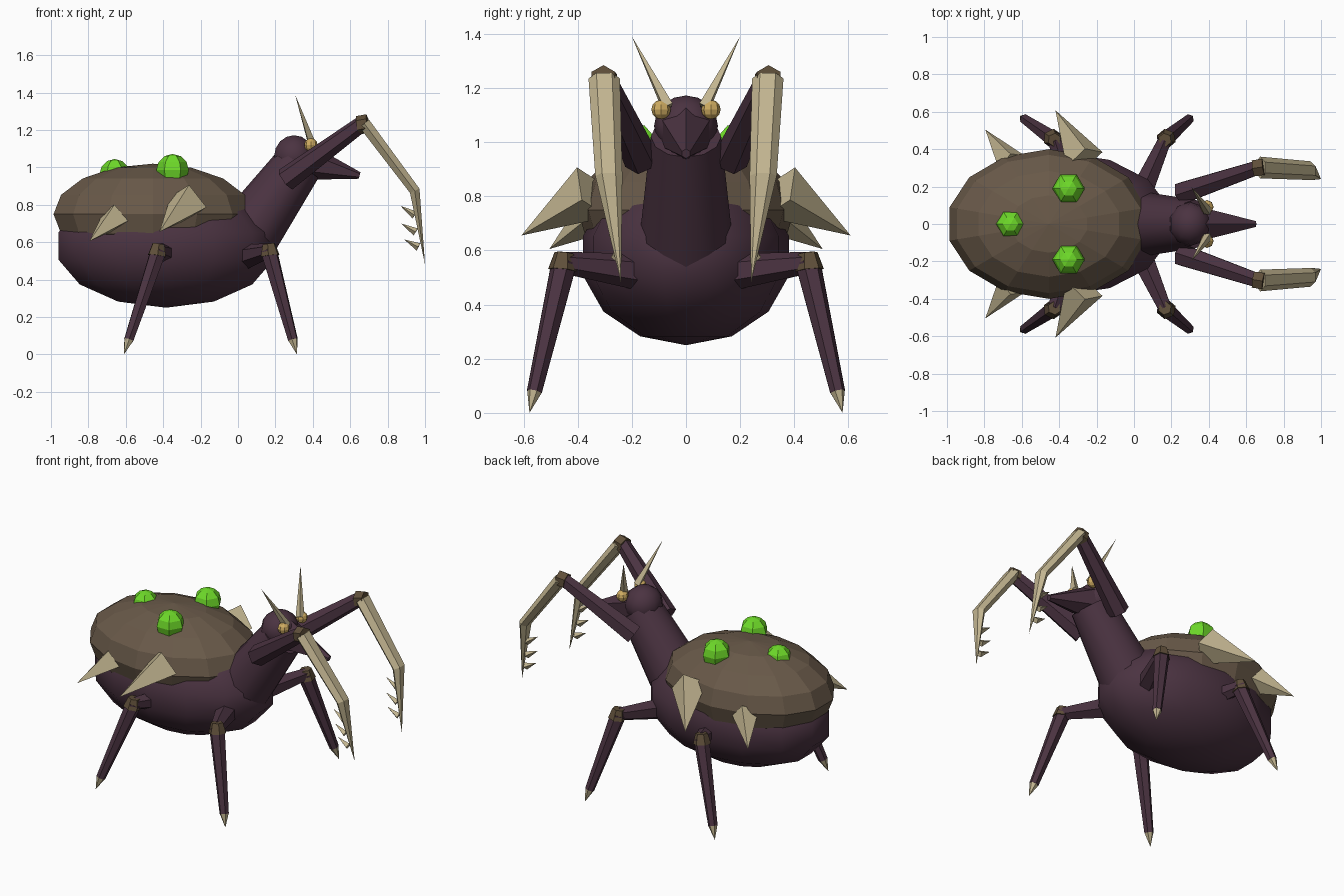
import bpy, bmesh, math
from mathutils import Vector, Matrix

if "Cube" in bpy.data.objects:
    bpy.data.objects.remove(bpy.data.objects["Cube"])


def material(name, rgb):
    m = bpy.data.materials.new(name)
    m.diffuse_color = (*rgb, 1.0)
    m.use_nodes = True
    m.node_tree.nodes["Principled BSDF"].inputs["Base Color"].default_value = m.diffuse_color
    return m


PURPLE = material("dark purple hide", (0.070, 0.033, 0.053))
SHELL = material("brown shell", (0.140, 0.100, 0.066))
JOINT = material("dark brown joint", (0.115, 0.078, 0.042))
BONE = material("pale bone", (0.54, 0.46, 0.28))
GREEN = material("bright green", (0.155, 0.70, 0.022))
YELLOW = material("amber", (0.62, 0.41, 0.12))


def finish(name, bm, mat, smooth=False):
    bmesh.ops.recalc_face_normals(bm, faces=bm.faces)
    me = bpy.data.meshes.new(name)
    bm.to_mesh(me)
    bm.free()
    me.materials.append(mat)
    for p in me.polygons:
        p.use_smooth = smooth
    ob = bpy.data.objects.new(name, me)
    bpy.context.collection.objects.link(ob)
    return ob


def ball(name, centre, radii, mat, seg, rings, smooth=False, spin=0.0):
    bm = bmesh.new()
    bmesh.ops.create_uvsphere(
        bm, u_segments=seg, v_segments=rings, radius=1,
        matrix=Matrix.Translation(centre) @ Matrix.Diagonal((*radii, 1))
        @ Matrix.Rotation(spin, 4, 'Z'))
    return finish(name, bm, mat, smooth)


def limb(name, a, b, r1, r2, mat, sides=6, roll=0.0, smooth=False):
    """Tapered prism from a to b; r2 = 0 gives a spike."""
    a, b = Vector(a), Vector(b)
    d = b - a
    bm = bmesh.new()
    bmesh.ops.create_cone(
        bm, cap_ends=True, segments=sides, radius1=r1, radius2=r2, depth=d.length,
        matrix=Matrix.Translation((a + b) / 2)
        @ d.to_track_quat('Z', 'Y').to_matrix().to_4x4()
        @ Matrix.Rotation(roll, 4, 'Z'))
    if r2 == 0:
        bmesh.ops.remove_doubles(bm, verts=bm.verts, dist=1e-5)
    return finish(name, bm, mat, smooth)


def blade(name, s):
    """Bent, flattened claw: two hexagonal rings and a point."""
    bm = bmesh.new()
    rings = []
    # x, y, z, half width, half thickness, tilt
    for x, y, z, hw, ht, tilt in ((0.675, 0.302, 1.235, 0.058, 0.038, 0.69),
                                  (0.945, 0.285, 0.875, 0.050, 0.032, 0.42)):
        n = Vector((math.cos(tilt), 0, math.sin(tilt)))
        rings.append([bm.verts.new(Vector((x, s * y, z))
                      + Vector((0, math.cos(t) * hw, 0)) + n * math.sin(t) * ht)
                      for t in (i * math.tau / 6 for i in range(6))])
    tip = bm.verts.new((1.0, s * 0.24, 0.48))
    bm.faces.new(rings[0])
    for i in range(6):
        j = (i + 1) % 6
        bm.faces.new((rings[0][i], rings[0][j], rings[1][j], rings[1][i]))
        bm.faces.new((rings[1][i], rings[1][j], tip))
    return finish(name, bm, BONE)


# Abdomen and the faceted shell over it
ball("abdomen", (-0.385, 0, 0.58), (0.605, 0.39, 0.33), PURPLE, 14, 7, smooth=True)
ball("shell", (-0.455, 0, 0.75), (0.545, 0.40, 0.27), SHELL, 14, 8)

# Glowing bumps on the shell
for i, (x, y, z, r) in enumerate(((-0.66, 0, 0.965, 0.08),
                                  (-0.35, 0.19, 0.985, 0.087),
                                  (-0.35, -0.19, 0.985, 0.087))):
    ball(f"shell_bump_{i + 1}", (x, y, z), (r, r, r), GREEN, 6, 6, spin=math.pi / 6)

# Neck, head and snout
limb("neck", (0.0, 0, 0.57), (0.325, 0, 1.02), 0.18, 0.13, PURPLE, 12, smooth=True)
bpy.context.view_layer.objects.active = bpy.data.objects["neck"]
bpy.data.objects["neck"].select_set(True)
bpy.ops.object.shade_smooth_by_angle(angle=math.radians(40))
ball("head", (0.30, 0, 1.06), (0.112, 0.118, 0.112), PURPLE, 10, 8, smooth=True)
limb("snout", (0.34, 0, 1.035), (0.65, 0, 0.957), 0.105, 0.018, PURPLE, 6)

for s, side in ((1, "left"), (-1, "right")):
    # Eye and antenna
    ball(f"{side}_eye", (0.39, s * 0.092, 1.12), (0.036,) * 3, YELLOW, 8, 6)
    limb(f"{side}_antenna", (0.395, s * 0.068, 1.13), (0.305, s * 0.2, 1.39),
         0.026, 0, BONE, 4)

    # Raised arm with a barbed claw
    limb(f"{side}_arm", (0.255, s * 0.165, 0.935), (0.665, s * 0.303, 1.235),
         0.065, 0.043, PURPLE, 6)
    limb(f"{side}_arm_joint", (0.64, s * 0.298, 1.225), (0.695, s * 0.306, 1.235),
         0.050, 0.050, JOINT, 6)
    blade(f"{side}_claw", s)
    for i, (x, z) in enumerate(((0.945, 0.745), (0.95, 0.655), (0.965, 0.575))):
        limb(f"{side}_claw_barb_{i + 1}", (x, s * (0.272 - i * 0.008), z),
             (x - 0.077, s * (0.268 - i * 0.008), z + 0.05 - i * 0.005),
             0.022, 0, BONE, 4)

    # Shell spikes
    limb(f"{side}_large_spike", (-0.265, s * 0.345, 0.815), (-0.42, s * 0.608, 0.655),
         0.108, 0, BONE, 4, roll=0.3 * s)
    limb(f"{side}_small_spike", (-0.655, s * 0.33, 0.735), (-0.795, s * 0.505, 0.605),
         0.08, 0, BONE, 4, roll=0.3 * s)

    # Walking legs: hip, knee, shin and pointed foot
    for pos, hip, knee, toe in (
            ("front", (0.04, 0.17, 0.52), (0.165, 0.45, 0.555), (0.315, 0.578, 0.0)),
            ("rear", (-0.335, 0.18, 0.52), (-0.425, 0.45, 0.555), (-0.61, 0.578, 0.0))):
        hip, knee, toe = (Vector((p[0], s * p[1], p[2])) for p in (hip, knee, toe))
        ankle = knee.lerp(toe, 0.86)
        name = f"{side}_{pos}"
        limb(f"{name}_hip", hip, knee, 0.068, 0.040, PURPLE, 6)
        limb(f"{name}_knee", knee + Vector((0, 0, 0.035)), knee.lerp(toe, 0.05),
             0.036, 0.053, JOINT, 6)
        limb(f"{name}_shin", knee, ankle, 0.047, 0.028, PURPLE, 6)
        limb(f"{name}_foot", ankle, toe, 0.027, 0, BONE, 6)
